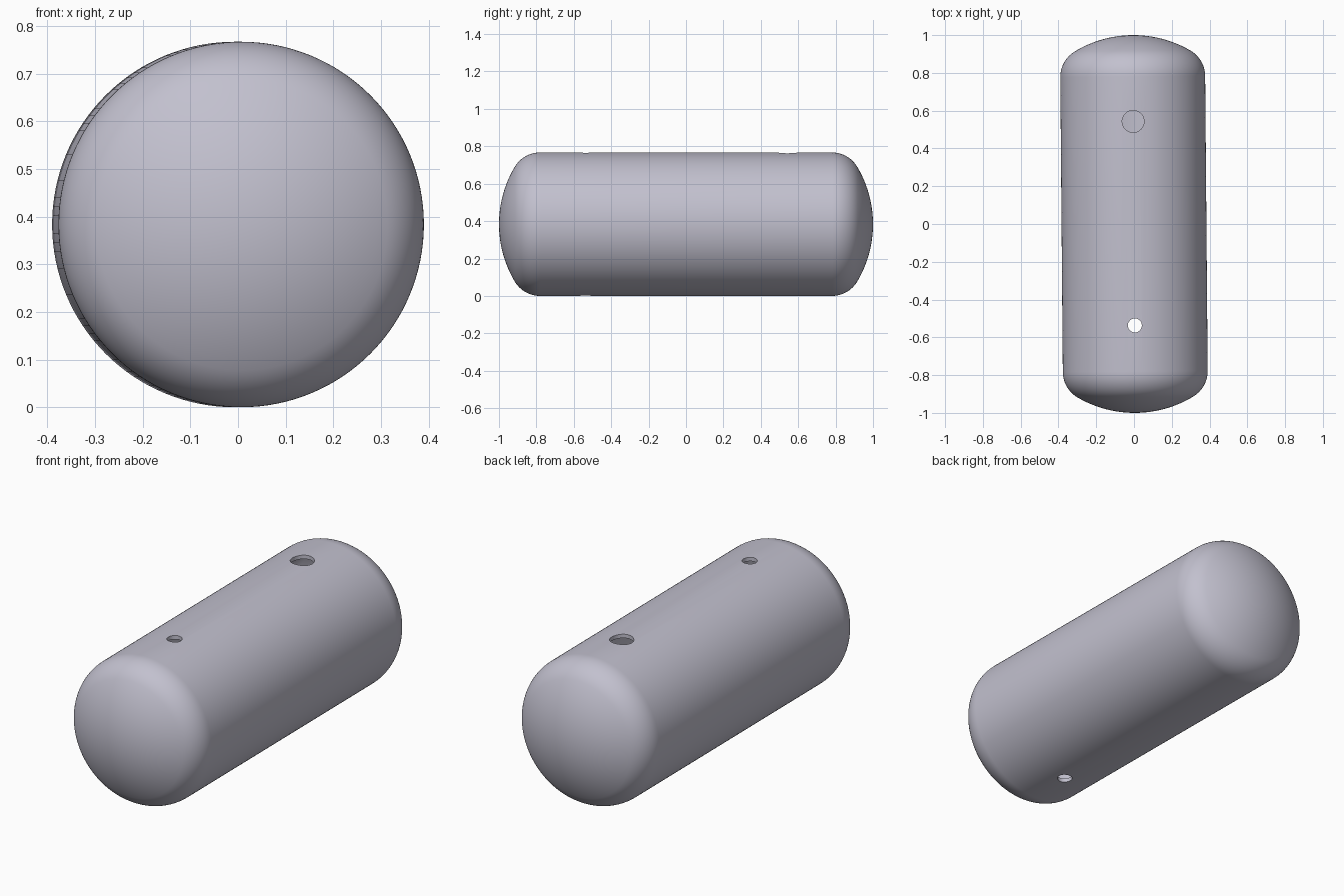
import bpy, bmesh, math
from mathutils import Matrix

if "Cube" in bpy.data.objects:
    bpy.data.objects.remove(bpy.data.objects["Cube"])

RADIUS, HALF, WALL = 0.3835, 1.0, 0.02
CROWN, KNUCKLE = 0.6, 0.158      # radii of the dished ends
TURN = 0.0085                    # slight yaw of the vessel

steel = bpy.data.materials.new("lavender_grey")
steel.use_nodes = True
colour = (0.54, 0.53, 0.62, 1)
steel.diffuse_color = colour
steel.node_tree.nodes["Principled BSDF"].inputs["Base Color"].default_value = colour


def add_object(name, bm):
    bmesh.ops.recalc_face_normals(bm, faces=bm.faces)
    mesh = bpy.data.meshes.new(name)
    bm.to_mesh(mesh)
    bm.free()
    mesh.materials.append(steel)
    obj = bpy.data.objects.new(name, mesh)
    bpy.context.collection.objects.link(obj)
    return obj


def vessel(name, inset):
    """Cylinder with dished ends, lathed about the y axis."""
    slope = math.asin((RADIUS - KNUCKLE) / (CROWN - KNUCKLE))
    crown_y = HALF - CROWN
    knuckle_y = crown_y + (CROWN - KNUCKLE) * math.cos(slope)
    profile = []
    for i in range(13):
        a = slope * i / 12
        r = CROWN - inset
        profile.append((r * math.sin(a), crown_y + r * math.cos(a)))
    for i in range(1, 13):
        a = slope + (math.pi / 2 - slope) * i / 12
        r = KNUCKLE - inset
        profile.append((RADIUS - KNUCKLE + r * math.sin(a), knuckle_y + r * math.cos(a)))
    profile += [(r, -y) for r, y in reversed(profile)]
    bm = bmesh.new()
    verts = [bm.verts.new((r, y, 0)) for r, y in profile]
    edges = [bm.edges.new(pair) for pair in zip(verts, verts[1:])]
    bmesh.ops.spin(bm, geom=verts + edges, cent=(0, 0, 0), axis=(0, 1, 0),
                   angle=math.tau, steps=128)
    bmesh.ops.remove_doubles(bm, verts=bm.verts, dist=1e-5)
    return add_object(name, bm)


def drill(name, radius, y, bottom, top):
    bm = bmesh.new()
    bmesh.ops.create_cone(bm, cap_ends=True, segments=48, radius1=radius, radius2=radius,
                          depth=top - bottom,
                          matrix=Matrix.Translation((0, y, (top + bottom) / 2)))
    return add_object(name, bm)


# Hollow shell with a wide top port and a narrow port through both walls
tank = vessel("tank_shell", 0)
cutters = [vessel("cavity_cutter", WALL),
           drill("wide_port_cutter", 0.058, 0.543, 0, 0.6),
           drill("narrow_port_cutter", 0.037, -0.537, -0.6, 0.6)]
bpy.context.view_layer.objects.active = tank
for cutter in cutters:
    cutter.hide_render = True
    mod = tank.modifiers.new(cutter.name, 'BOOLEAN')
    mod.operation, mod.solver, mod.object = 'DIFFERENCE', 'EXACT', cutter
    bpy.ops.object.modifier_apply(modifier=mod.name)
for cutter in cutters:
    bpy.data.objects.remove(cutter)

# Rest it on the floor and smooth it, keeping the port rims sharp
tank.data.transform(Matrix.Translation((0, 0, RADIUS)) @ Matrix.Rotation(TURN, 4, 'Z'))
for obj in bpy.context.selected_objects:
    obj.select_set(False)
tank.select_set(True)
bpy.ops.object.shade_smooth_by_angle(angle=math.radians(30))
